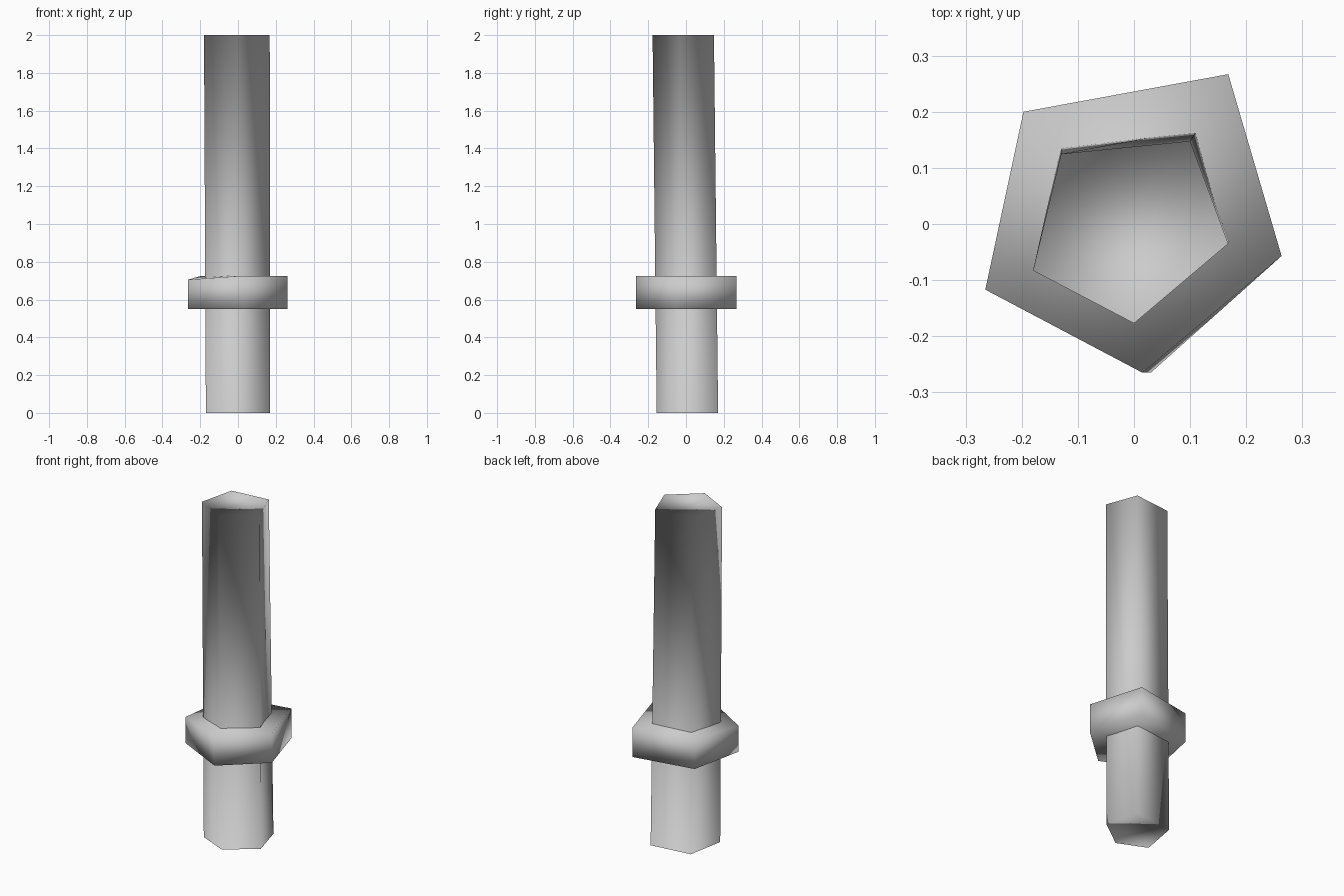
import bpy
import bmesh

cube = bpy.data.objects.get("Cube")
if cube:
    bpy.data.objects.remove(cube, do_unlink=True)

grey = bpy.data.materials.new("plain grey")
grey.use_nodes = True
grey.diffuse_color = (0.6, 0.6, 0.6, 1)
grey.node_tree.nodes["Principled BSDF"].inputs["Base Color"].default_value = (0.6, 0.6, 0.6, 1)


def five_sided(name, lower, upper, low_z, high_z, caps_inward=False):
    """Loft two irregular pentagons; each corner may carry its own height."""
    bm = bmesh.new()
    rings = []
    for outline, heights in ((lower, low_z), (upper, high_z)):
        rings.append([bm.verts.new((x, y, z)) for (x, y), z in zip(outline, heights)])
    a, b = rings
    for i in range(5):
        j = (i + 1) % 5
        bm.faces.new((a[i], a[j], b[j], b[i]))
    # End caps, fanned from the front corner
    caps = []
    for i in range(1, 4):
        caps.append(bm.faces.new((a[0], a[i + 1], a[i])))
        caps.append(bm.faces.new((b[0], b[i], b[i + 1])))
    # Inward caps tilt the smooth shading of the walls toward the middle
    if caps_inward:
        bmesh.ops.reverse_faces(bm, faces=caps)
    for face in bm.faces:
        face.smooth = True
    mesh = bpy.data.meshes.new(name)
    bm.to_mesh(mesh)
    bm.free()
    mesh.materials.append(grey)
    obj = bpy.data.objects.new(name, mesh)
    bpy.context.collection.objects.link(obj)


# Long slightly leaning shaft
shaft_foot = [(0.0, -0.155), (0.17, -0.03), (0.115, 0.17), (-0.13, 0.14), (-0.17, -0.08)]
shaft_top = [(0.0, -0.177), (0.168, -0.035), (0.10, 0.148), (-0.13, 0.125), (-0.18, -0.083)]
five_sided("shaft", shaft_foot, shaft_top, [0] * 5, [2] * 5, caps_inward=True)

# Wide collar with one corner dipped
collar_low = [(0.03, -0.265), (0.263, -0.057), (0.168, 0.267), (-0.197, 0.2), (-0.265, -0.117)]
collar_top = [(0.015, -0.265)] + collar_low[1:]
five_sided("collar", collar_low, collar_top, [0.55] * 5, [0.725] * 4 + [0.705])
